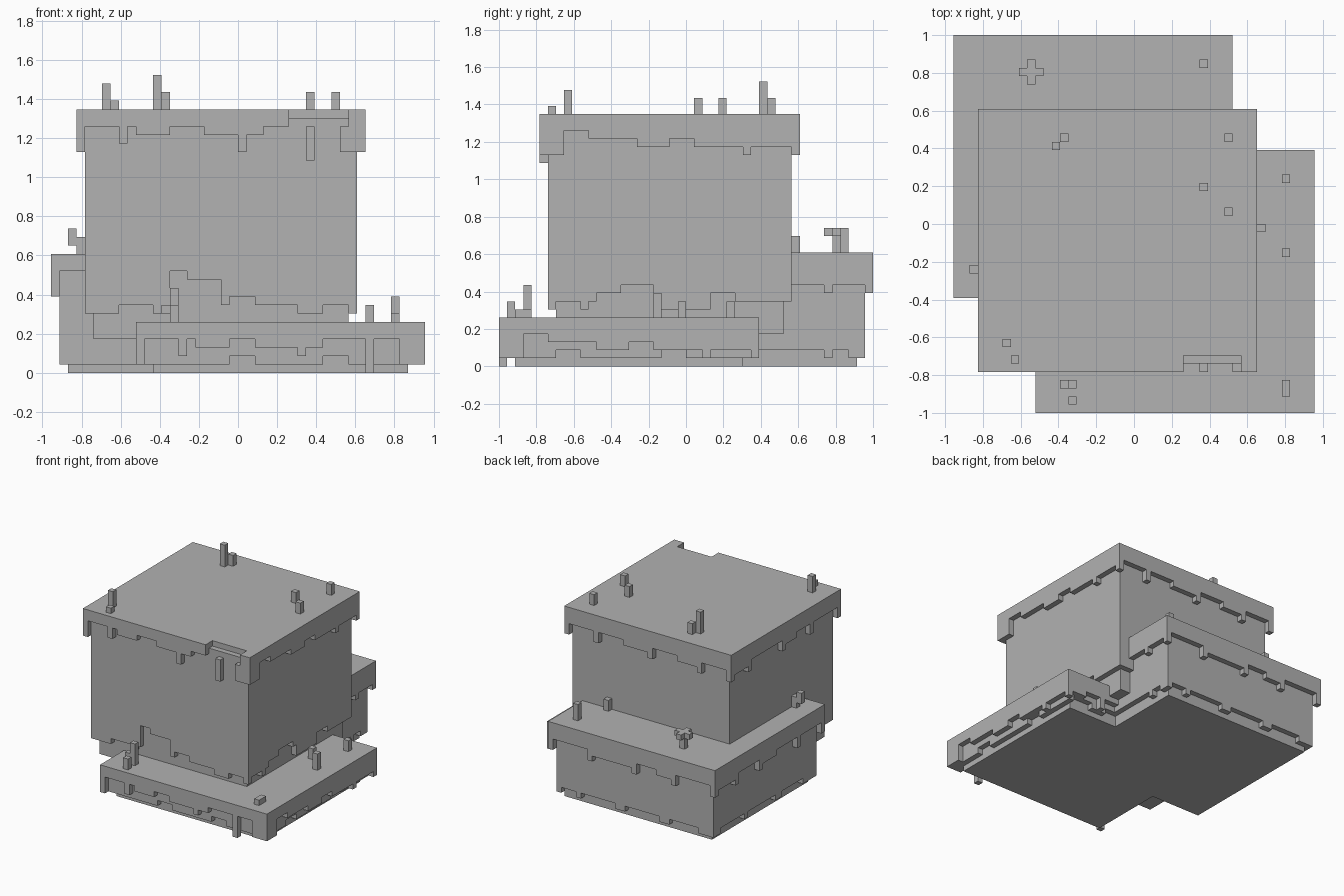
import bpy, bmesh
from mathutils import Vector

cube = bpy.data.objects.get("Cube")
if cube:
    bpy.data.objects.remove(cube)

UNIT = 1 / 23          # size of one small cube
cells = {}             # cell -> part name

grey = bpy.data.materials.new("stone_grey")
grey.use_nodes = True
grey.diffuse_color = (0.445, 0.445, 0.445, 1)
grey.node_tree.nodes["Principled BSDF"].inputs["Base Color"].default_value = grey.diffuse_color


def fill(part, xs, ys, zs):
    """Fill a box of cells, keeping any cell that is already owned."""
    for x in range(*xs):
        for y in range(*ys):
            for z in range(*zs):
                cells.setdefault((x, y, z), part)


def runs(steps, end):
    """Turn (start, bottom) steps into (start, stop, bottom) runs."""
    stops = [s[0] for s in steps[1:]] + [end]
    return [(a, b, low) for (a, low), b in zip(steps, stops)]


def curtain(part, xs, ys, top, front, right, back, left):
    """One-cell-thick wall with a ragged hem on all four sides."""
    for steps, y in ((front, ys[0]), (back, ys[1] - 1)):
        for a, b, low in runs(steps, xs[1]):
            fill(part, (a, b), (y, y + 1), (low, top))
    for steps, x in ((left, xs[0]), (right, xs[1] - 1)):
        for a, b, low in runs(steps, ys[1]):
            fill(part, (x, x + 1), (a, b), (low, top))


def grow(span, n):
    return span[0] - n, span[1] + n


def terrace(name, xs, ys, bottom, top, cap, soil):
    """Solid core, soil wall around it and an overhanging cap."""
    fill(name + "_core", xs, ys, (bottom, top))
    curtain(name + "_soil", grow(xs, 1), grow(ys, 1), top - 1, *soil)
    fill(name + "_cap", grow(xs, 1), grow(ys, 1), (top - 1, top))
    curtain(name + "_cap", grow(xs, 2), grow(ys, 2), top, *cap)


# Upper terrace
terrace("upper", (-17, 13), (-16, 12), 4, 31,
        cap=([(-19, 26), (-18, 29), (-14, 27), (-13, 29), (-12, 28), (-8, 29), (-4, 28),
              (0, 26), (1, 28), (3, 29), (13, 26)],
             [(-18, 26), (-15, 29), (-12, 28), (-6, 27), (-2, 28), (1, 27), (7, 26),
              (8, 27), (13, 26)],
             [(-19, 26), (-18, 28), (-13, 26), (-12, 27), (-8, 28), (-3, 26), (-2, 27),
              (3, 28), (8, 26), (9, 28), (14, 26)],
             [(-18, 26), (-17, 28), (-10, 26), (-9, 28), (-5, 27), (-2, 26), (-1, 28),
              (8, 26), (9, 27), (13, 26)]),
        soil=([(-18, 7), (-14, 8), (-10, 7), (-9, 8), (-8, 12), (-6, 11), (-2, 8), (-1, 9),
               (2, 8), (7, 7), (10, 8), (13, 7)],
              [(-17, 7), (-16, 8), (-13, 7), (-12, 8), (-11, 9), (-8, 10), (-4, 9), (-3, 7),
               (3, 9), (6, 8)],
              [(-18, 8)], [(-17, 7), (-13, 8)]))

# Broken front lip of the upper cap, with two loose drips left below it
for cell in [c for c in cells if 6 <= c[0] < 13 and
             (c[1] == -18 or (c[1] == -17 and c[2] == 30))]:
    del cells[cell]
fill("upper_cap", (8, 9), (-18, -17), (25, 29))
fill("upper_cap", (12, 13), (-18, -17), (26, 29))

# Rear terrace
terrace("rear", (-20, 10), (-7, 21), 0, 14,
        cap=([(-22, 9), (-21, 12)],
             [(-9, 10), (17, 9), (18, 10), (22, 9)],
             [(-22, 9), (-21, 11), (-14, 9), (-13, 10), (-10, 11), (-6, 9), (-5, 10),
              (3, 9), (4, 11), (11, 9)],
             [(-9, 9), (-8, 11), (-2, 9), (-1, 11), (5, 10), (9, 9), (10, 11), (16, 9),
              (17, 10), (22, 9)]),
        soil=([(-21, 1)],
              [(-8, 2), (17, 1), (18, 2), (20, 1)],
              [(-21, 1), (-18, 2), (-12, 1), (-10, 2), (-3, 1), (-1, 2), (6, 1), (7, 2), (10, 1)],
              [(-8, 1), (-4, 2), (2, 1), (4, 2), (12, 1), (13, 2), (20, 1)]))

# Front terrace
terrace("front", (-10, 20), (-21, 7), 0, 6,
        cap=([(-12, 1), (-11, 4), (-7, 2), (-6, 4), (-5, 3), (-1, 4), (2, 3), (7, 2), (8, 3),
              (10, 4), (15, 0), (16, 4), (19, 1)],
             [(-23, 1), (-20, 4), (-17, 3), (-11, 2), (-7, 3), (-4, 2), (2, 1), (3, 2), (8, 1)],
             [(-12, 3), (14, 1), (15, 3), (18, 2), (21, 1)],
             [(-23, 1), (-22, 3), (-17, 2), (-16, 4), (-12, 3)]),
        soil=([(-11, 1), (-1, 2), (2, 1), (10, 2), (13, 1)],
              [(-22, 1), (-16, 2), (-13, 1), (-3, 2), (0, 1)],
              [(-11, 2), (13, 1), (16, 2), (20, 1)],
              [(-22, 1), (-17, 2), (-13, 1)]))

# Thin sprouts: x, y, bottom, top
for x, y, low, high in (
        (-16, -15, 31, 34), (-15, -17, 31, 32), (-10, 9, 31, 35), (-9, 10, 31, 33),
        (8, 4, 31, 33), (11, 1, 31, 33), (11, 10, 31, 33),
        (8, 19, 14, 17), (6, 13, 14, 16), (-19, -6, 14, 16), (-20, -6, 15, 17),
        (18, 5, 6, 8), (18, -4, 6, 9), (15, -1, 6, 8), (18, -21, 6, 7), (18, -20, 6, 7),
        (-8, -20, 6, 10), (-9, -20, 7, 8), (-8, -22, 6, 8)):
    fill("sprouts", (x, x + 1), (y, y + 1), (low, high))

# Cross-shaped flower on the rear terrace
fill("flower", (-13, -12), (18, 19), (14, 17))
fill("flower", (-14, -11), (18, 19), (16, 17))
fill("flower", (-13, -12), (17, 20), (16, 17))


def build(part, owned):
    """Make one object from the exposed faces of its cells."""
    bm = bmesh.new()
    verts = {}
    for cell in owned:
        for axis in range(3):
            for side in (0, 1):
                near = list(cell)
                near[axis] += 2 * side - 1
                if tuple(near) in cells:
                    continue
                u, v = (axis + 1) % 3, (axis + 2) % 3
                loop = []
                for du, dv in ((0, 0), (1, 0), (1, 1), (0, 1)):
                    p = list(cell)
                    p[axis] += side
                    p[u] += du
                    p[v] += dv
                    key = tuple(p)
                    if key not in verts:
                        verts[key] = bm.verts.new(Vector(key) * UNIT)
                    loop.append(verts[key])
                bm.faces.new(loop if side else loop[::-1])
    bmesh.ops.dissolve_limit(bm, angle_limit=0.01, verts=bm.verts[:], edges=bm.edges[:])
    mesh = bpy.data.meshes.new(part)
    bm.to_mesh(mesh)
    bm.free()
    mesh.materials.append(grey)
    bpy.context.collection.objects.link(bpy.data.objects.new(part, mesh))


parts = {}
for cell, part in cells.items():
    parts.setdefault(part, []).append(cell)
for part, owned in parts.items():
    build(part, owned)
